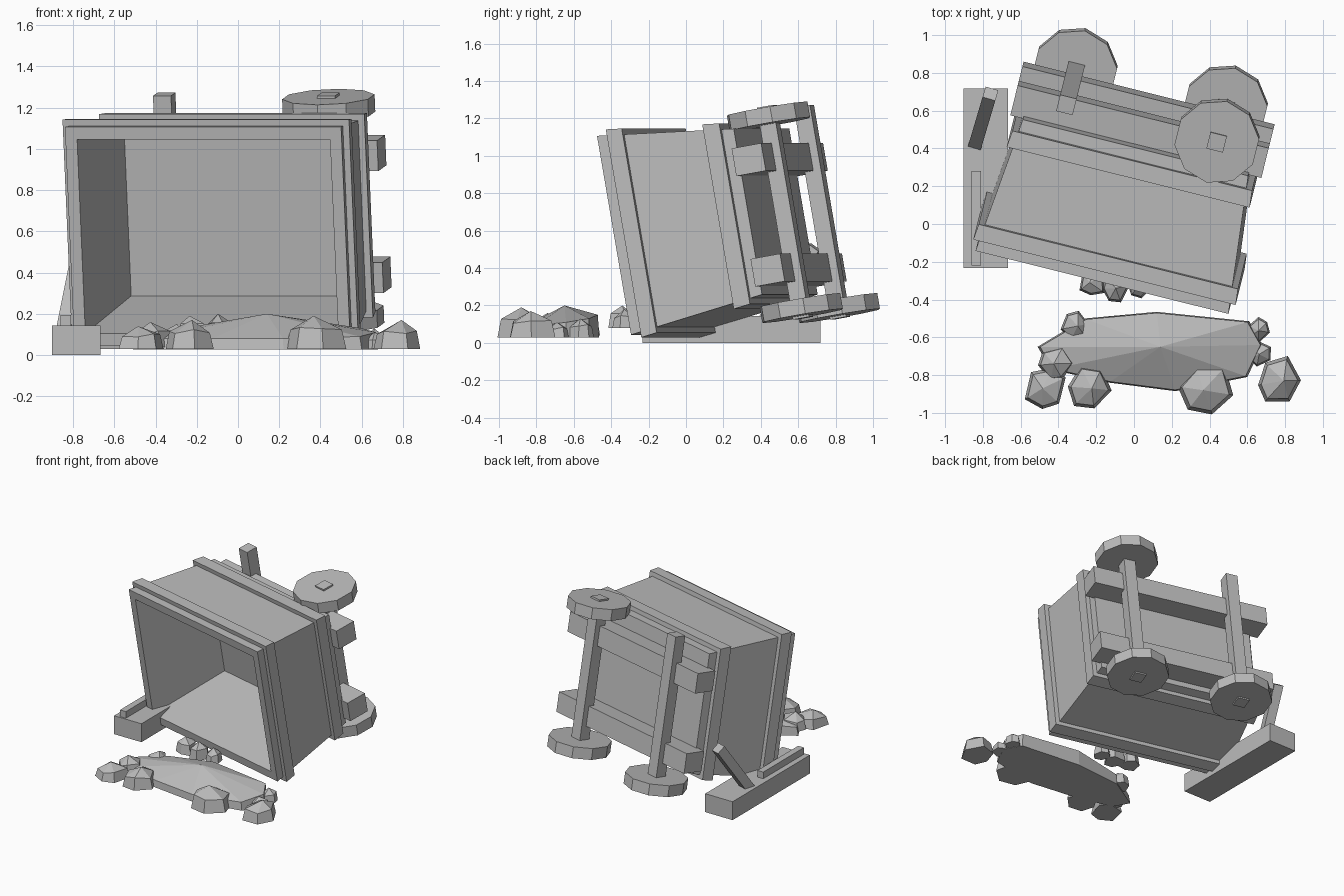
import bpy, bmesh, math, random
from mathutils import Matrix, Vector

if "Cube" in bpy.data.objects:
    bpy.data.objects.remove(bpy.data.objects["Cube"])

random.seed(4)
grey = bpy.data.materials.new("stone_grey")
grey.diffuse_color = (0.5, 0.5, 0.5, 1)
grey.use_nodes = True
grey.node_tree.nodes["Principled BSDF"].inputs["Base Color"].default_value = grey.diffuse_color

# Cart frame: x along the width, y from the opening to the base, z up the tipped side
CART = (Matrix.Translation((-0.147, -0.218, 0.575))
        @ Matrix.Rotation(math.radians(-14), 4, 'Z')
        @ Matrix.Rotation(math.radians(10), 4, 'X'))


def finish(name, bm, matrix=Matrix()):
    bmesh.ops.recalc_face_normals(bm, faces=bm.faces)
    me = bpy.data.meshes.new(name)
    bm.to_mesh(me)
    bm.free()
    me.materials.append(grey)
    ob = bpy.data.objects.new(name, me)
    ob.matrix_world = matrix
    bpy.context.collection.objects.link(ob)
    return ob


def box(name, center, size, matrix=Matrix()):
    bm = bmesh.new()
    bmesh.ops.create_cube(bm, size=1)
    bmesh.ops.scale(bm, vec=size, verts=bm.verts)
    bmesh.ops.translate(bm, vec=center, verts=bm.verts)
    return finish(name, bm, matrix)


def rect(bm, y, hx, hz):
    return [bm.verts.new((sx * hx, y, sz * hz))
            for sx, sz in ((-1, -1), (1, -1), (1, 1), (-1, 1))]


def bridge(bm, a, b):
    n = len(a)
    for i in range(n):
        j = (i + 1) % n
        bm.faces.new((a[i], a[j], b[j], b[i]))


# Tapered outer half sizes of the tub at a given depth
DEPTH = 0.73


def half(y, extra=0.0):
    t = y / DEPTH
    return 0.69 - 0.075 * t + extra, 0.54 - 0.09 * t + extra


# Hollow tub, open at the front
bm = bmesh.new()
out_f, out_b = rect(bm, 0, *half(0)), rect(bm, DEPTH, *half(DEPTH))
in_f, in_b = rect(bm, 0, 0.632, 0.478), rect(bm, 0.62, 0.552, 0.402)
bridge(bm, out_f, out_b)
bridge(bm, out_f, in_f)
bridge(bm, in_f, in_b)
bm.faces.new(out_b)
bm.faces.new(in_b)
finish("tub", bm, CART)

# Raised bands around the tub
for name, y0, y1, e in (("front_band", 0.06, 0.145, 0.032),
                        ("rear_band", 0.575, 0.665, 0.032)):
    bm = bmesh.new()
    loops = [rect(bm, y0, *half(y0, e)), rect(bm, y1, *half(y1, e)),
             rect(bm, y1, *half(y1, -0.01)), rect(bm, y0, *half(y0, -0.01))]
    for i in range(4):
        bridge(bm, loops[i], loops[(i + 1) % 4])
    finish(name, bm, CART)

# Chassis beams across the base
MID = -0.03
for label, s in (("upper", 1), ("lower", -1)):
    box(label + "_beam", (0, 0.80, MID + 0.3 * s), (1.37, 0.165, 0.15), CART)


# Axles and wheels; one upper wheel is missing
def wheel(name, x, z):
    bm = bmesh.new()
    bmesh.ops.create_cone(bm, cap_ends=True, segments=10, radius1=0.225,
                          radius2=0.225, depth=0.085)
    return finish(name, bm, CART @ Matrix.Translation((x, 0.88, z)))


for label, x in (("left", -0.41), ("right", 0.41)):
    box(label + "_axle", (x, 0.88, MID), (0.09, 0.09, 1.15), CART)
    wheel(label + "_lower_wheel", x, MID - 0.52)
wheel("right_upper_wheel", 0.41, MID + 0.52)

# Loose timbers beside the cart
box("ground_plank", (-0.785, 0.243, 0.072), (0.235, 0.95, 0.143))
box("loose_bar", (-0.835, 0.03, 0.165), (0.05, 0.5, 0.06))
top, low = Vector((-0.76, 0.69, 0.51)), Vector((-0.84, 0.42, 0.11))
lean = (top - low).to_track_quat('Z', 'X').to_matrix().to_4x4()
box("leaning_stick", (0, 0, 0), (0.07, 0.07, (top - low).length),
    Matrix.Translation((top + low) / 2) @ lean)

# Flat mound of earth
outline = [(-0.51, -0.65), (-0.26, -0.50), (0.12, -0.465), (0.61, -0.515),
           (0.68, -0.64), (0.60, -0.81), (0.22, -0.885), (-0.13, -0.84),
           (-0.44, -0.77)]
heights = [0.09, 0.11, 0.15, 0.13, 0.11, 0.09, 0.08, 0.08, 0.08]
bm = bmesh.new()
base = [bm.verts.new((x, y, 0.028)) for x, y in outline]
rim = [bm.verts.new((0.14 + (x - 0.14) * 0.98, -0.66 + (y + 0.66) * 0.97, h))
       for (x, y), h in zip(outline, heights)]
apex = bm.verts.new((0.14, -0.65, 0.2))
bridge(bm, base, rim)
bm.faces.new(base)
for i in range(9):
    bm.faces.new((rim[i], rim[(i + 1) % 9], apex))
finish("earth_mound", bm)

# Faceted rocks: centre, radius, top height, underside height
rocks = [(-0.47, -0.87, 0.115, 0.14, 0.03), (-0.24, -0.87, 0.12, 0.17, 0.03),
         (0.38, -0.88, 0.145, 0.19, 0.03), (0.77, -0.83, 0.125, 0.17, 0.03),
         (-0.42, -0.74, 0.095, 0.16, 0.04), (0.66, -0.565, 0.065, 0.13, 0.03),
         (0.665, -0.69, 0.07, 0.11, 0.03), (-0.31, -0.54, 0.075, 0.15, 0.04),
         (-0.22, -0.31, 0.075, 0.19, 0.08), (-0.10, -0.34, 0.075, 0.20, 0.08),
         (0.02, -0.33, 0.06, 0.18, 0.08)]
for k, (cx, cy, r, zt, zb) in enumerate(rocks):
    bm = bmesh.new()
    turn = random.uniform(0, 6)
    low_ring, mid_ring = [], []
    for i in range(6):
        a = turn + i * math.tau / 6 + random.uniform(-0.2, 0.2)
        q = r * random.uniform(0.9, 1.12)
        dx, dy = q * math.cos(a), q * math.sin(a)
        low_ring.append(bm.verts.new((cx + dx, cy + dy, zb)))
        z = zb + (zt - zb) * random.uniform(0.5, 0.68)
        mid_ring.append(bm.verts.new((cx + dx * 0.85, cy + dy * 0.85, z)))
    tip = bm.verts.new((cx + random.uniform(-0.2, 0.2) * r, cy, zt))
    bridge(bm, low_ring, mid_ring)
    bm.faces.new(low_ring)
    for i in range(6):
        bm.faces.new((mid_ring[i], mid_ring[(i + 1) % 6], tip))
    finish("rock_%d" % (k + 1), bm)
